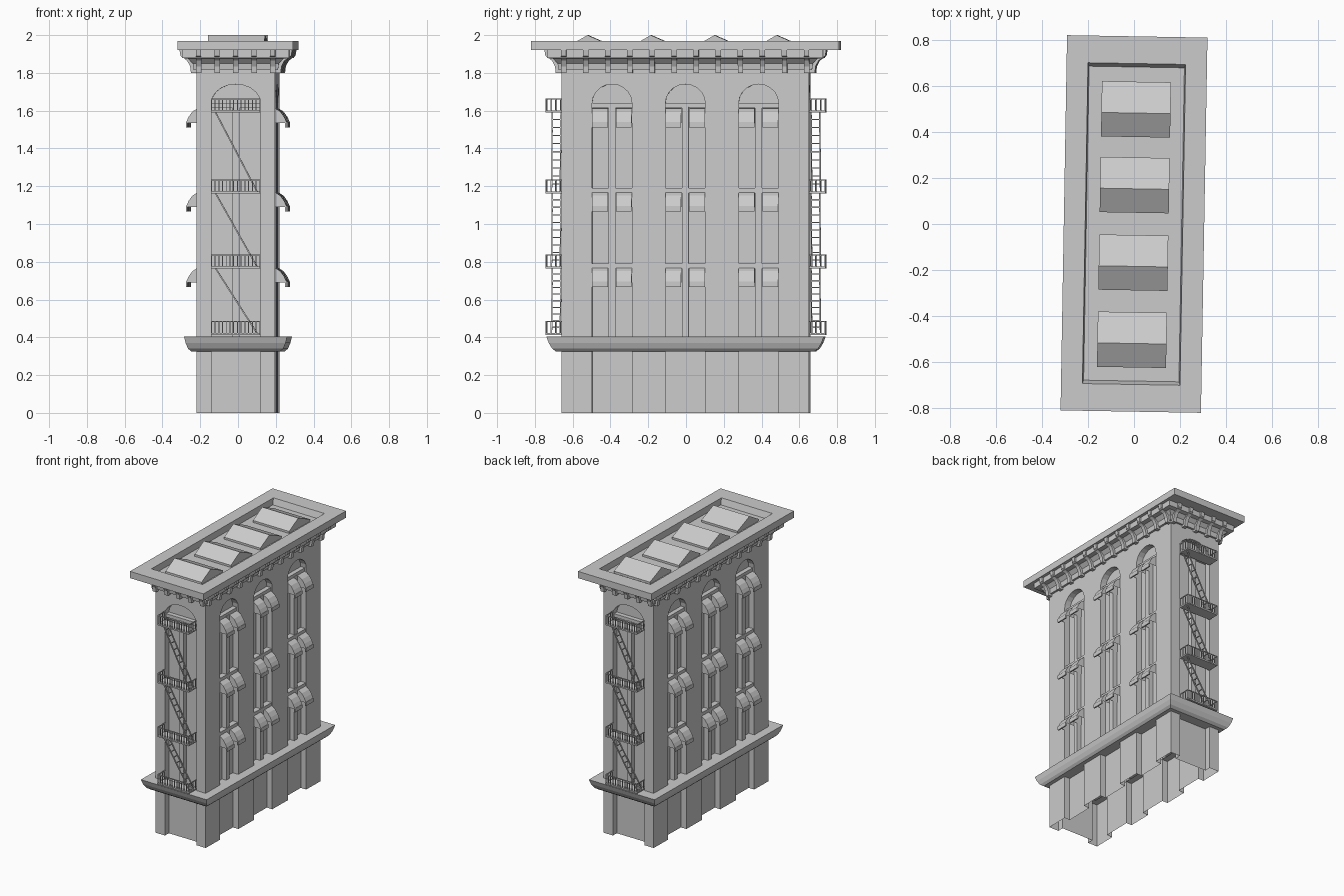
import bpy, bmesh, math
from mathutils import Matrix, Vector

if "Cube" in bpy.data.objects:
    bpy.data.objects.remove(bpy.data.objects["Cube"])

parts = {}


def bm_for(name):
    return parts.setdefault(name, bmesh.new())


def prism(name, pts, vec, M=Matrix(), skip=(), caps=True):
    """Extrude a polygon along vec; skip = edge indices left open."""
    bm, vec = bm_for(name), Vector(vec)
    a = [bm.verts.new(M @ Vector(p)) for p in pts]
    b = [bm.verts.new(M @ (Vector(p) + vec)) for p in pts]
    n = len(pts)
    for i in range(n):
        if i not in skip:
            j = (i + 1) % n
            bm.faces.new((a[i], a[j], b[j], b[i]))
    if caps:
        bm.faces.new(a[::-1])
        bm.faces.new(b)


def box(name, u0, u1, d0, d1, z0, z1, M):
    prism(name, [(u0, -d0, z0), (u1, -d0, z0), (u1, -d1, z0), (u0, -d1, z0)], (0, 0, z1 - z0), M)


def bar(name, a, b, r, M):
    a, b = Vector(a), Vector(b)
    d = (b - a).normalized()
    s = d.cross(Vector((0, 1, 0)) if abs(d.y) < 0.9 else Vector((0, 0, 1))).normalized()
    t = d.cross(s)
    prism(name, [a + r * (s + t), a + r * (s - t), a - r * (s + t), a - r * (s - t)], b - a, M)


def loft(name, rings, start=True, end=True):
    """Stack of rectangles (half x, half y, z)."""
    bm = bm_for(name)
    loops = [[bm.verts.new((sx * hx, sy * hy, z)) for sx, sy in ((-1, -1), (1, -1), (1, 1), (-1, 1))]
             for hx, hy, z in rings]
    for p, q in zip(loops, loops[1:]):
        for i in range(4):
            j = (i + 1) % 4
            bm.faces.new((p[i], p[j], q[j], q[i]))
    if start:
        bm.faces.new(loops[0][::-1])
    if end:
        bm.faces.new(loops[-1])


HX, HY, DEPTH, SPLIT = 0.208, 0.656, 0.045, 0.36
FLOORS = (0.77, 1.17, 1.615)
LANDINGS = (0.418, 0.77, 1.168, 1.597)
BRACKET = [(0, 1.80), (0.03, 1.80), (0.034, 1.835), (0.05, 1.865), (0.085, 1.89), (0.09, 1.92), (0, 1.92)]
AWNING = [(-DEPTH, 0), (0, -0.004), (0.025, -0.02), (0.045, -0.048), (0.06, -0.08), (-DEPTH, -0.08)]

# Core walls, belt moulding, cornice cove, roof slab with sunken deck
loft("core_walls", [(HX - DEPTH, HY - DEPTH, SPLIT), (HX - DEPTH, HY - DEPTH, 1.9)])
loft("belt_moulding", [(0.16, 0.61, 0.325), (0.236, 0.684, 0.325), (0.252, 0.704, 0.34),
                       (0.265, 0.722, 0.37), (0.273, 0.735, 0.405), (0.16, 0.61, 0.405)], False, False)
loft("cornice_cove", [(HX + o, HY + o, z) for o, z in
                      ((-0.03, 1.815), (0.015, 1.815), (0.02, 1.85), (0.045, 1.875), (0.075, 1.88), (0.075, 1.92))])
loft("roof_slab", [(0.2, 0.6, 1.92), (0.305, 0.815, 1.92), (0.305, 0.815, 1.97),
                   (0.212, 0.697, 1.97), (0.207, 0.682, 1.925)], False)

# Skylights
for c in (-0.503, -0.168, 0.169, 0.498):
    prism("skylights", [(-0.15, c - 0.12, 1.92), (-0.15, c - 0.12, 1.94), (-0.15, c - 0.016, 2.0),
                        (-0.15, c + 0.12, 1.94), (-0.15, c + 0.12, 1.92)], (0.3, 0, 0))

footprint = []
for k in range(4):
    long_side = k % 2 == 1
    D, H = (HX, HY) if long_side else (HY, HX)
    M = Matrix.Rotation(k * math.pi / 2, 4, 'Z') @ Matrix.Translation((0, -D, 0))
    bays = (-0.388, 0, 0.388) if long_side else (0,)
    w = 0.105 if long_side else 0.13

    # Ground floor footprint with recessed bays
    footprint.append(M @ Vector((-H, 0, 0)))
    for c in bays:
        for u, y in ((c - w, 0), (c - w, DEPTH), (c + w, DEPTH), (c + w, 0)):
            footprint.append(M @ Vector((u, y, 0)))

    # Upper facade plate with arched bays
    E = H if long_side else H - DEPTH
    out = [(-E, 0, SPLIT)]
    for c in bays:
        out.append((c - w, 0, SPLIT))
        for i in range(11):
            t = math.pi * (1 - i / 10)
            out.append((c + w * math.cos(t), 0, 1.64 + 0.1 * math.sin(t)))
        out.append((c + w, 0, SPLIT))
    out += [(E, 0, SPLIT), (E, 0, 1.9), (-E, 0, 1.9)]
    prism("facade", out, (0, DEPTH, 0), M)

    # Mullions, sills and awnings
    for c in bays:
        box("mullions", c - 0.018, c + 0.018, -DEPTH, -0.01, 0.4, 1.62, M)
        box("arch_sills", c - w, c + w, -DEPTH, -0.012, 1.615, 1.64, M)
        if not long_side:
            continue
        for z in FLOORS:
            if z < 1.5:
                box("window_sills", c - w, c + w, -DEPTH, -0.005, z - 0.005, z + 0.02, M)
            for s in (-1, 1):
                u = c + s * 0.063
                prism("awnings", [(u - 0.042, -d, z + h) for d, h in AWNING], (0.084, 0, 0), M, skip=(4, 5))
                box("awning_skirts", u - 0.042, u + 0.042, 0.05, 0.06, z - 0.103, z - 0.075, M)

    # Cornice brackets
    n, span = (12, 0.643) if long_side else (5, 0.196)
    for i in range(n):
        u = -span + 2 * span * i / (n - 1)
        prism("cornice_brackets", [(u - 0.014, -d, z) for d, z in BRACKET], (0.028, 0, 0), M)

    if long_side:
        continue
    # Fire escape landings and railings
    for z in LANDINGS:
        box("landings", -0.13, 0.13, 0, 0.085, z - 0.006, z + 0.004, M)
        top = z + 0.065
        for a, b in (((-0.128, 0, top), (-0.128, -0.083, top)), ((0.128, 0, top), (0.128, -0.083, top)),
                     ((-0.13, -0.083, top), (0.13, -0.083, top))):
            bar("railings", a, b, 0.003, M)
        posts = [(-0.128 + 0.256 * i / 13, -0.083) for i in range(14)]
        posts += [(s * 0.128, -y) for s in (-1, 1) for y in (0.006, 0.032, 0.058)]
        for u, y in posts:
            bar("railings", (u, y, z), (u, y, top), 0.0025, M)
    # Inclined ladders
    for z0, z1 in zip(LANDINGS, LANDINGS[1:]):
        a, b = Vector((0.115, 0, z0)), Vector((-0.11, 0, z1))
        for y in (-0.008, -0.054):
            o = Vector((0, y, 0))
            bar("ladders", a + o, b + o, 0.0035, M)
        for i in range(1, 10):
            p = a.lerp(b, i / 10)
            bar("ladders", p + Vector((0, -0.008, 0)), p + Vector((0, -0.054, 0)), 0.003, M)

# Ground floor walls, open underneath
prism("ground_floor_walls", footprint, (0, 0, 0.37), caps=False)

# Finish objects; the whole block sits about one degree clockwise
for name, bm in parts.items():
    bmesh.ops.recalc_face_normals(bm, faces=bm.faces)
    me = bpy.data.meshes.new(name)
    bm.to_mesh(me)
    bm.free()
    ob = bpy.data.objects.new(name, me)
    ob.rotation_euler.z = math.radians(-1)
    bpy.context.collection.objects.link(ob)
